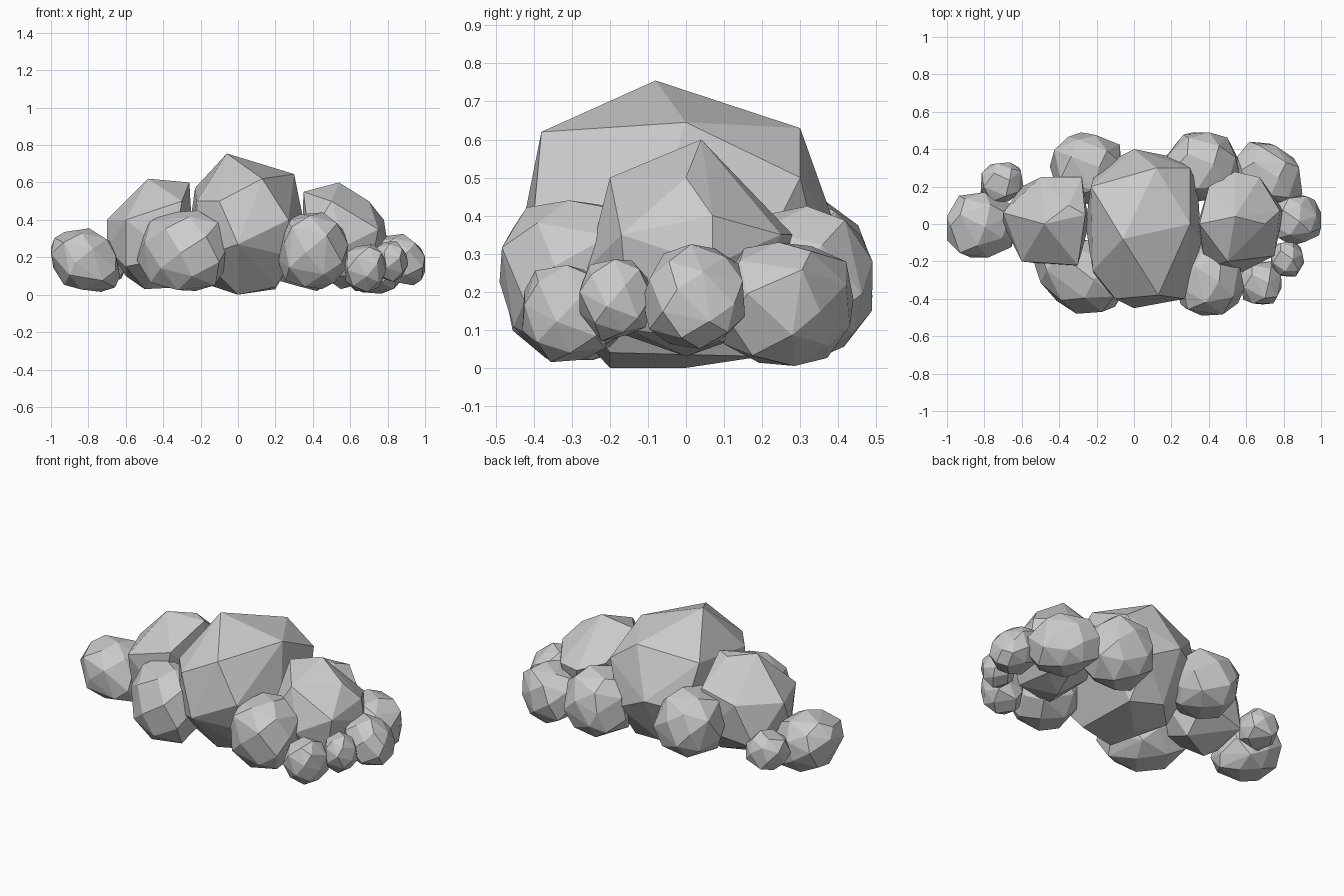
import bpy, bmesh, math, random
from mathutils import Vector

cube = bpy.data.objects.get("Cube")
if cube:
    bpy.data.objects.remove(cube, do_unlink=True)

grey = bpy.data.materials.new("cloud_grey")
grey.use_nodes = True
colour = (0.6, 0.6, 0.6, 1)
grey.diffuse_color = colour
grey.node_tree.nodes["Principled BSDF"].inputs["Base Color"].default_value = colour


def faceted_hull(name, points):
    """Wrap points in a flat-shaded convex shell."""
    bm = bmesh.new()
    for p in points:
        bm.verts.new(p)
    result = bmesh.ops.convex_hull(bm, input=bm.verts[:])
    inner = {g for g in result["geom_interior"] if isinstance(g, bmesh.types.BMVert)}
    bmesh.ops.delete(bm, geom=list(inner), context="VERTS")
    bmesh.ops.dissolve_limit(bm, angle_limit=math.radians(6),
                             verts=bm.verts[:], edges=bm.edges[:])
    bmesh.ops.recalc_face_normals(bm, faces=bm.faces[:])
    mesh = bpy.data.meshes.new(name)
    bm.to_mesh(mesh)
    bm.free()
    mesh.materials.append(grey)
    obj = bpy.data.objects.new(name, mesh)
    bpy.context.collection.objects.link(obj)


def puff(name, xs, ys, zs, seed, count=30, skew=0, lean=0):
    """Irregular, slightly boxy faceted ball that fills the given ranges.

    skew slants it in plan, lean moves its top along x."""
    rng = random.Random(seed)
    turn = math.pi * (3 - math.sqrt(5))
    points = []
    for i in range(count):
        h = 1 - (2 * i + 1) / count
        a = i * turn + rng.uniform(-0.2, 0.2)
        r = math.sqrt(1 - h * h)
        ball = Vector((r * math.cos(a), r * math.sin(a), h))
        p = Vector([math.copysign(abs(c) ** 0.85, c) for c in ball])
        p *= rng.uniform(0.95, 1.05)
        p.y += skew * p.x
        p.x += lean * p.z
        points.append(p)
    for axis, (low, high) in enumerate((xs, ys, zs)):
        a = min(p[axis] for p in points)
        b = max(p[axis] for p in points)
        for p in points:
            p[axis] = low + (p[axis] - a) / (b - a) * (high - low)
    faceted_hull(name, points)


# Large central mass
faceted_hull("centre_mass", [
    (-.06, -.08, .755), (.3, 0, .645), (.13, -.38, .62), (.12, .3, .63),
    (-.23, .2, .57), (-.22, -.25, .5), (-.1, -.4, .5), (.27, -.4, .4),
    (0, -.45, .27), (.3, .3, .5), (0, .4, .35), (-.26, 0, .35),
    (.36, -.1, .35), (.34, .2, .3), (-.2, .3, .3), (.2, .36, .25),
    (-.2, -.3, .2), (.3, -.3, .2), (0, -.2, 0), (0, 0, 0),
    (.2, -.2, .04), (.2, .2, .03), (-.15, .1, .05), (0, .25, .06)])

# Two shoulder masses
faceted_hull("right_shoulder", [
    (-.48, 0, .62), (-.26, .05, .6), (-.35, .1, .605), (-.28, .25, .45),
    (-.5, .25, .4), (-.7, .06, .4), (-.6, -.2, .4), (-.3, -.22, .5),
    (-.7, 0, .25), (-.6, .2, .15), (-.24, 0, .25), (-.6, -.15, .15),
    (-.35, -.23, .2), (-.5, 0, .03), (-.3, .1, .04), (-.6, 0, .1),
    (-.3, .25, .2)])
faceted_hull("left_shoulder", [
    (.54, .04, .6), (.7, 0, .5), (.5, -.2, .5), (.35, 0, .55),
    (.78, .07, .4), (.67, .25, .35), (.54, .28, .35), (.4, .2, .4),
    (.75, -.17, .35), (.57, -.26, .26), (.38, -.24, .3), (.8, .07, .27),
    (.34, 0, .2), (.55, 0, .03), (.7, .1, .07), (.6, .2, .1),
    (.45, -.2, .1), (.7, -.15, .1)])

# Medium and small puffs around the base
puff("right_end_puff", (-1, -.63), (-.18, .17), (.015, .355), 1, lean=-.2)
puff("right_back_small_puff", (-.82, -.59), (.12, .33), (.07, .29), 2, 24)
puff("front_right_puff", (-.54, -.05), (-.48, -.06), (.02, .45), 3, skew=-.3)
puff("front_left_puff", (.21, .59), (-.49, -.1), (.03, .44), 4)
puff("back_right_puff", (-.45, -.06), (.1, .49), (.08, .45), 5)
puff("back_left_puff", (.16, .56), (.12, .49), (.02, .425), 6)
puff("left_back_puff", (.54, .9), (.09, .44), (.005, .33), 7, skew=-.2)
puff("left_end_puff", (.73, 1), (-.115, .155), (.05, .325), 8, lean=-.2)
puff("left_small_puff", (.73, .91), (-.28, -.09), (.07, .285), 9, 24)
puff("left_front_small_puff", (.57, .79), (-.43, -.2), (.015, .27), 10, 24)
